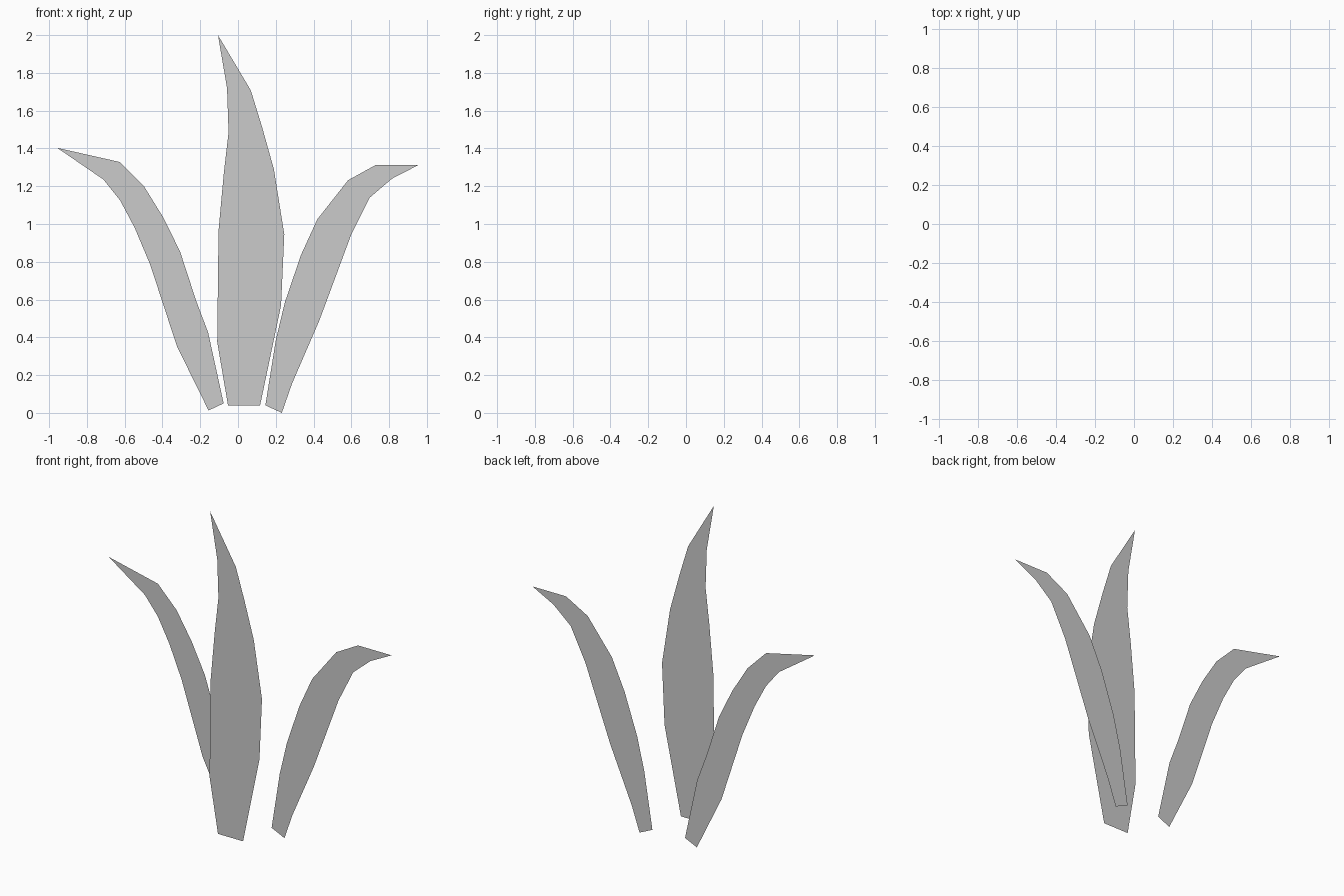
import bpy
import bmesh


def leaf(name, y, outline):
    """Flat leaf blade cut from an (x, z) outline, standing at depth y."""
    bm = bmesh.new()
    face = bm.faces.new([bm.verts.new((x, y, z)) for x, z in outline])
    face.normal_update()
    if face.normal.y > 0:
        face.normal_flip()
    bmesh.ops.triangulate(bm, faces=[face])
    mesh = bpy.data.meshes.new(name)
    bm.to_mesh(mesh)
    bm.free()
    obj = bpy.data.objects.new(name, mesh)
    bpy.context.collection.objects.link(obj)
    return obj


DEPTH = 0.118  # half the gap between the front leaf and the back leaves

# Tall upright leaf in front
leaf("center_leaf", -DEPTH, [
    (-0.053, 0.04), (-0.11, 0.375), (-0.103, 0.965), (-0.075, 1.27),
    (-0.05, 1.485), (-0.058, 1.72), (-0.106, 2.0), (0.068, 1.707),
    (0.127, 1.515), (0.19, 1.29), (0.245, 0.945), (0.228, 0.57),
    (0.117, 0.04)])

# Leaf bending to the left, behind
leaf("left_leaf", DEPTH, [
    (-0.156, 0.013), (-0.323, 0.352), (-0.465, 0.785), (-0.547, 0.98),
    (-0.624, 1.125), (-0.712, 1.235), (-0.957, 1.403), (-0.625, 1.328),
    (-0.498, 1.2), (-0.396, 1.035), (-0.307, 0.855), (-0.222, 0.595),
    (-0.158, 0.425), (-0.076, 0.05)])

# Leaf bending to the right, behind
leaf("right_leaf", DEPTH, [
    (0.145, 0.04), (0.2, 0.385), (0.248, 0.585), (0.333, 0.835),
    (0.42, 1.025), (0.583, 1.232), (0.73, 1.313), (0.957, 1.313),
    (0.815, 1.24), (0.698, 1.14), (0.598, 0.94), (0.431, 0.49),
    (0.286, 0.155), (0.232, 0.0)])
